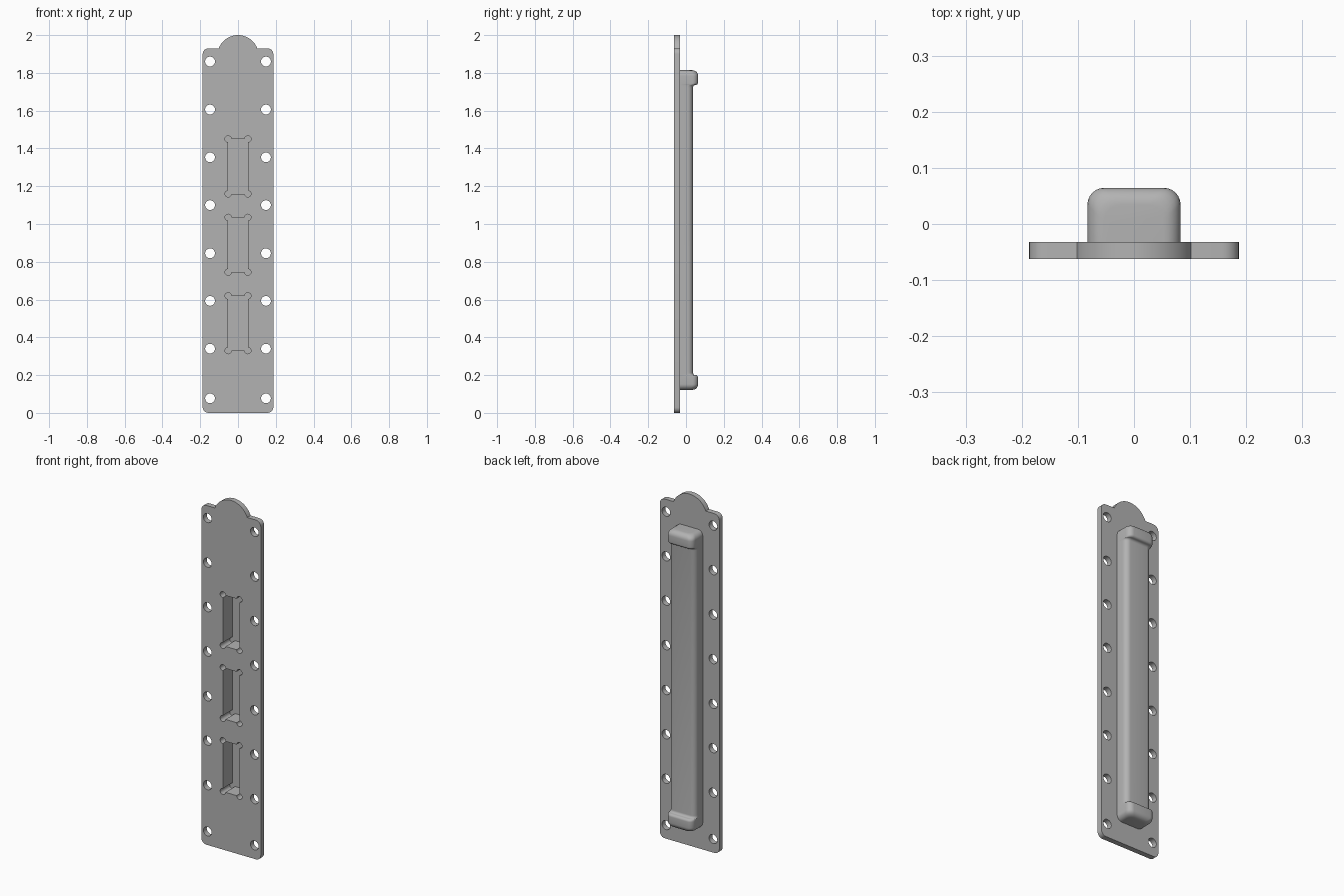
import bpy, bmesh, math

if "Cube" in bpy.data.objects:
    bpy.data.objects.remove(bpy.data.objects["Cube"])

grey = bpy.data.materials.new("mid grey")
grey.diffuse_color = (0.45, 0.45, 0.45, 1)
grey.use_nodes = True
grey.node_tree.nodes["Principled BSDF"].inputs["Base Color"].default_value = grey.diffuse_color


def make_object(name, bm):
    bmesh.ops.recalc_face_normals(bm, faces=bm.faces)
    mesh = bpy.data.meshes.new(name)
    bm.to_mesh(mesh)
    bm.free()
    mesh.materials.append(grey)
    obj = bpy.data.objects.new(name, mesh)
    bpy.context.collection.objects.link(obj)
    return obj


def add_prism(bm, outline, y0, y1):
    """Extrude an (x, z) outline from y0 to y1."""
    a = [bm.verts.new((x, y0, z)) for x, z in outline]
    b = [bm.verts.new((x, y1, z)) for x, z in outline]
    bm.faces.new(a)
    bm.faces.new(b[::-1])
    for i in range(len(a)):
        j = (i + 1) % len(a)
        bm.faces.new((a[i], a[j], b[j], b[i]))


def arc(cx, cz, r, start, end, n):
    return [(cx + r * math.cos(math.radians(start + (end - start) * i / n)),
             cz + r * math.sin(math.radians(start + (end - start) * i / n)))
            for i in range(n + 1)]


def boolean(obj, other, operation):
    mod = obj.modifiers.new(operation.lower(), 'BOOLEAN')
    mod.operation, mod.object, mod.solver = operation, other, 'EXACT'
    bpy.context.view_layer.objects.active = obj
    bpy.ops.object.modifier_apply(modifier=mod.name)
    bpy.data.objects.remove(other)


# Mounting plate: rounded rectangle with a domed tab on top
W, TOP, FRONT, BACK, R = 0.187, 1.93, -0.0625, -0.0325, 0.03
tab_r = 0.109
tab_z = 2.0 - tab_r
tab_a = math.degrees(math.asin((TOP - tab_z) / tab_r))
outline = (arc(-W + R, R, R, 180, 270, 6) + arc(W - R, R, R, 270, 360, 6)
           + arc(W - R, TOP - R, R, 0, 90, 6)
           + arc(0, tab_z, tab_r, tab_a, 180 - tab_a, 28)
           + arc(-W + R, TOP - R, R, 90, 180, 6))
bm = bmesh.new()
add_prism(bm, outline, FRONT, BACK)
plate = make_object("mounting_plate", bm)

# Housing on the back: lofted rounded sections, raised at both ends
HW, LOW, HIGH, Z0, Z1, F = 0.083, 0.037, 0.0645, 0.122, 1.814, 0.03
half = []
for i in range(7):                                   # rounded end
    t = math.radians(90 * i / 6)
    inset = F * (1 - math.sin(t))
    half.append((F * (1 - math.cos(t)), HW - inset, HIGH - inset))
step = HIGH - LOW
for i in range(7):                                   # convex lip
    t = math.radians(90 * i / 6)
    half.append((0.064 + 0.5 * step * math.sin(t), HW,
                 HIGH - 0.5 * step * (1 - math.cos(t))))
for i in range(1, 7):                                # concave fillet
    t = math.radians(90 * i / 6)
    half.append((0.064 + 0.5 * step * (2 - math.cos(t)), HW,
                 HIGH - 0.5 * step * (1 + math.sin(t))))
stations = [(Z0 + d, w, h) for d, w, h in half]
stations += [(Z1 - d, w, h) for d, w, h in reversed(half)]
bm = bmesh.new()
rings = []
for z, w, h in stations:
    sec = ([(w, -0.045)] + arc(w - F, h - F, F, 0, 90, 6)
           + arc(-w + F, h - F, F, 90, 180, 6) + [(-w, -0.045)])
    rings.append([bm.verts.new((x, y, z)) for x, y in sec])
for a, b in zip(rings, rings[1:]):
    for i in range(len(a)):
        j = (i + 1) % len(a)
        bm.faces.new((a[i], a[j], b[j], b[i]))
bm.faces.new(rings[0])
bm.faces.new(rings[-1])
boolean(plate, make_object("housing", bm), 'UNION')

# Screw holes and three pockets with relieved corners
bm = bmesh.new()
for z in (0.077, 0.34, 0.593, 0.845, 1.1, 1.353, 1.606, 1.86):
    for x in (-0.148, 0.148):
        add_prism(bm, arc(x, z, 0.026, 0, 345, 23), -0.1, -0.01)
for z in (0.475, 0.89, 1.305):
    sx, sz, r = 0.052, 0.145, 0.017
    pocket = (arc(-sx, z - sz, r, 90, 360, 12) + arc(sx, z - sz, r, 180, 450, 12)
              + arc(sx, z + sz, r, 270, 540, 12) + arc(-sx, z + sz, r, 0, 270, 12))
    add_prism(bm, pocket, -0.1, 0.024)
boolean(plate, make_object("hole_cutters", bm), 'DIFFERENCE')

# Smooth rounded surfaces, crisp edges
plate.select_set(True)
bpy.context.view_layer.objects.active = plate
bpy.ops.object.shade_smooth_by_angle(angle=math.radians(30))
